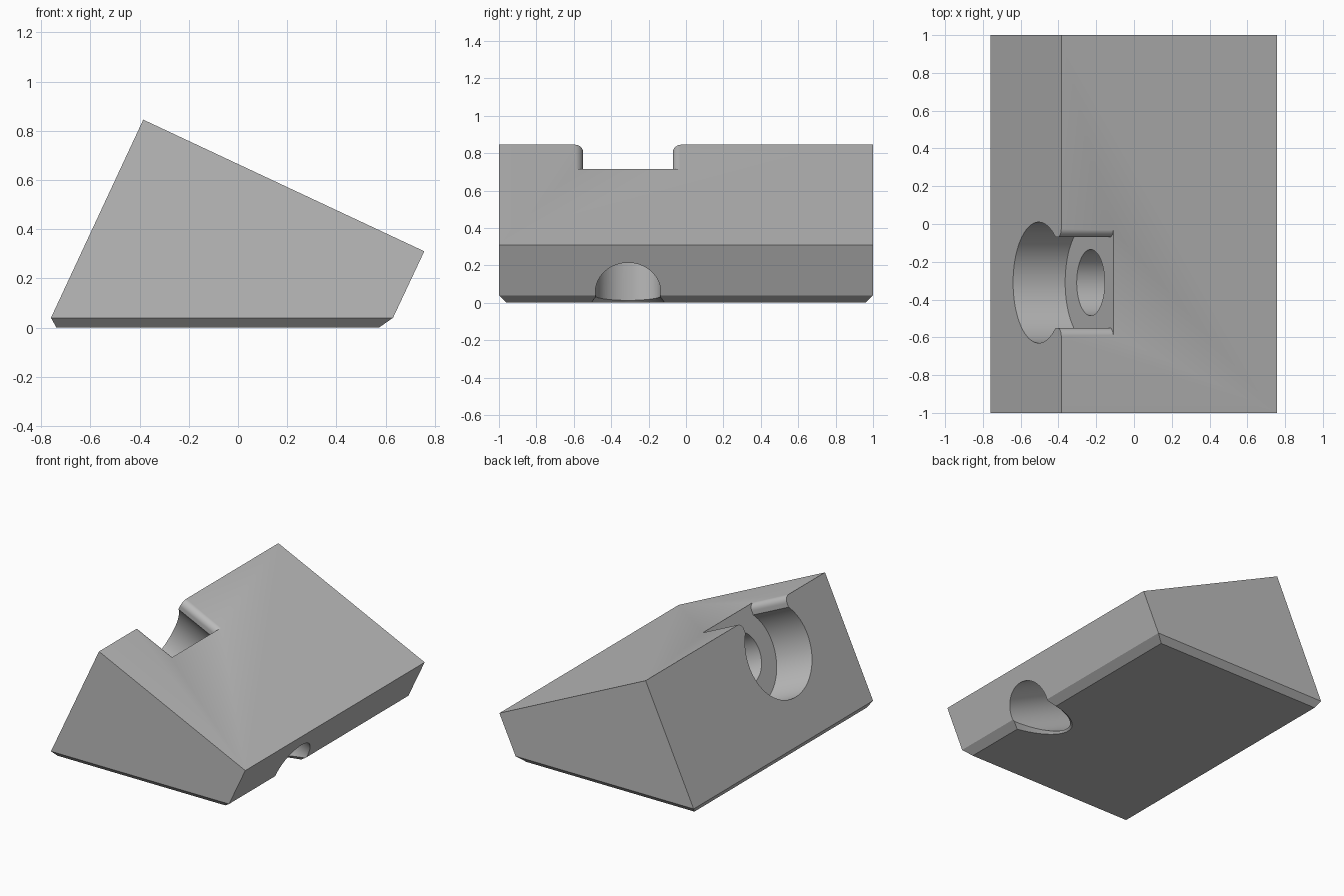
import bpy, bmesh, math
from mathutils import Vector

if "Cube" in bpy.data.objects:
    bpy.data.objects.remove(bpy.data.objects["Cube"])

grey = bpy.data.materials.new("plain grey")
grey.diffuse_color = (0.5, 0.5, 0.5, 1)
grey.use_nodes = True
grey.node_tree.nodes["Principled BSDF"].inputs["Base Color"].default_value = grey.diffuse_color

# Tilted bore frame: axis runs parallel to the sloping top, up runs along the left face
Y = -0.31
TOP_EDGE = Vector((-0.385, Y, 0.845))
AXIS = Vector((0.9065, 0, -0.4223))
UP = Vector((0.4223, 0, 0.9065))
REACH = 0.284                      # bore centre to top edge
CENTRE = TOP_EDGE - UP * REACH
DEPTH = 0.304                      # pocket depth


def loft(name, rings):
    """Closed solid through matching rings of points."""
    bm = bmesh.new()
    vs = [[bm.verts.new(p) for p in r] for r in rings]
    n = len(rings[0])
    for a, b in zip(vs, vs[1:]):
        for i in range(n):
            j = (i + 1) % n
            bm.faces.new((a[i], a[j], b[j], b[i]))
    bm.faces.new(vs[0])
    bm.faces.new(vs[-1])
    bmesh.ops.recalc_face_normals(bm, faces=bm.faces)
    me = bpy.data.meshes.new(name)
    bm.to_mesh(me)
    bm.free()
    me.materials.append(grey)
    ob = bpy.data.objects.new(name, me)
    bpy.context.collection.objects.link(ob)
    return ob


def along_axis(name, profile, start, end):
    return loft(name, [[CENTRE + AXIS * d + UP * v + Vector((0, h, 0)) for h, v in profile]
                       for d in (start, end)])


def ellipse(cx, cy, a, b, z, n=96):
    return [Vector((cx + a * math.cos(math.tau * i / n), cy + b * math.sin(math.tau * i / n), z))
            for i in range(n)]


def rect(x0, x1, y, z):
    return [Vector(p) for p in ((x0, -y, z), (x1, -y, z), (x1, y, z), (x0, y, z))]


# Wedge body with a sloping top, then its chamfered foot
profile = [(-0.76, 0.04), (0.63, 0.04), (0.757, 0.31), (-0.385, 0.845)]
body = loft("wedge_block", [[Vector((x, y, z)) for x, z in profile] for y in (-1, 1)])
bm = bmesh.new()
bm.from_mesh(body.data)
base = min(bm.faces, key=lambda f: f.calc_center_median().z)
foot = bmesh.ops.extrude_discrete_faces(bm, faces=[base])["faces"][0]
for v in foot.verts:
    v.co = Vector((-0.738 if v.co.x < 0 else 0.573, math.copysign(0.96, v.co.y), 0))
bmesh.ops.recalc_face_normals(bm, faces=bm.faces)
bm.to_mesh(body.data)
bm.free()

# Pocket: round bore opening upward through a neck with rounded lips
R, NECK, LIP = 0.32, 0.24, 0.045
a0 = math.acos(NECK / R)
half = []
for i in range(41):
    a = -math.pi / 2 + (a0 + math.pi / 2) * i / 40
    half.append((R * math.cos(a), R * math.sin(a)))
for i in range(11):
    a = math.pi - math.pi / 2 * i / 10
    half.append((NECK + LIP + LIP * math.cos(a), REACH - LIP + LIP * math.sin(a)))
half.append((NECK + LIP, REACH + 0.1))
pocket = along_axis("pocket_cutter", half + [(-h, v) for h, v in reversed(half[1:])], -0.1, DEPTH)

# Narrow bore continuing to the right face and foot
r = 0.175
circle = [(r * math.cos(math.tau * i / 96), r * math.sin(math.tau * i / 96)) for i in range(96)]
bore = along_axis("bore_cutter", circle, DEPTH - 0.05, 1.7)

# Chamfer where the bore breaks through the underside
exit_x = CENTRE.x + CENTRE.z * AXIS.x / -AXIS.z
chamfer = loft("exit_chamfer_cutter",
               [ellipse(exit_x, Y, r / -AXIS.z + o, r + o, 0.04 - o) for o in (0.0, 0.06)])

bpy.context.view_layer.objects.active = body
body.select_set(True)
for cutter in (pocket, bore, chamfer):
    m = body.modifiers.new("cut", 'BOOLEAN')
    m.operation, m.solver, m.object = 'DIFFERENCE', 'EXACT', cutter
    bpy.ops.object.modifier_apply(modifier=m.name)
    bpy.data.objects.remove(cutter)
bpy.ops.object.shade_smooth_by_angle(angle=math.radians(20))
